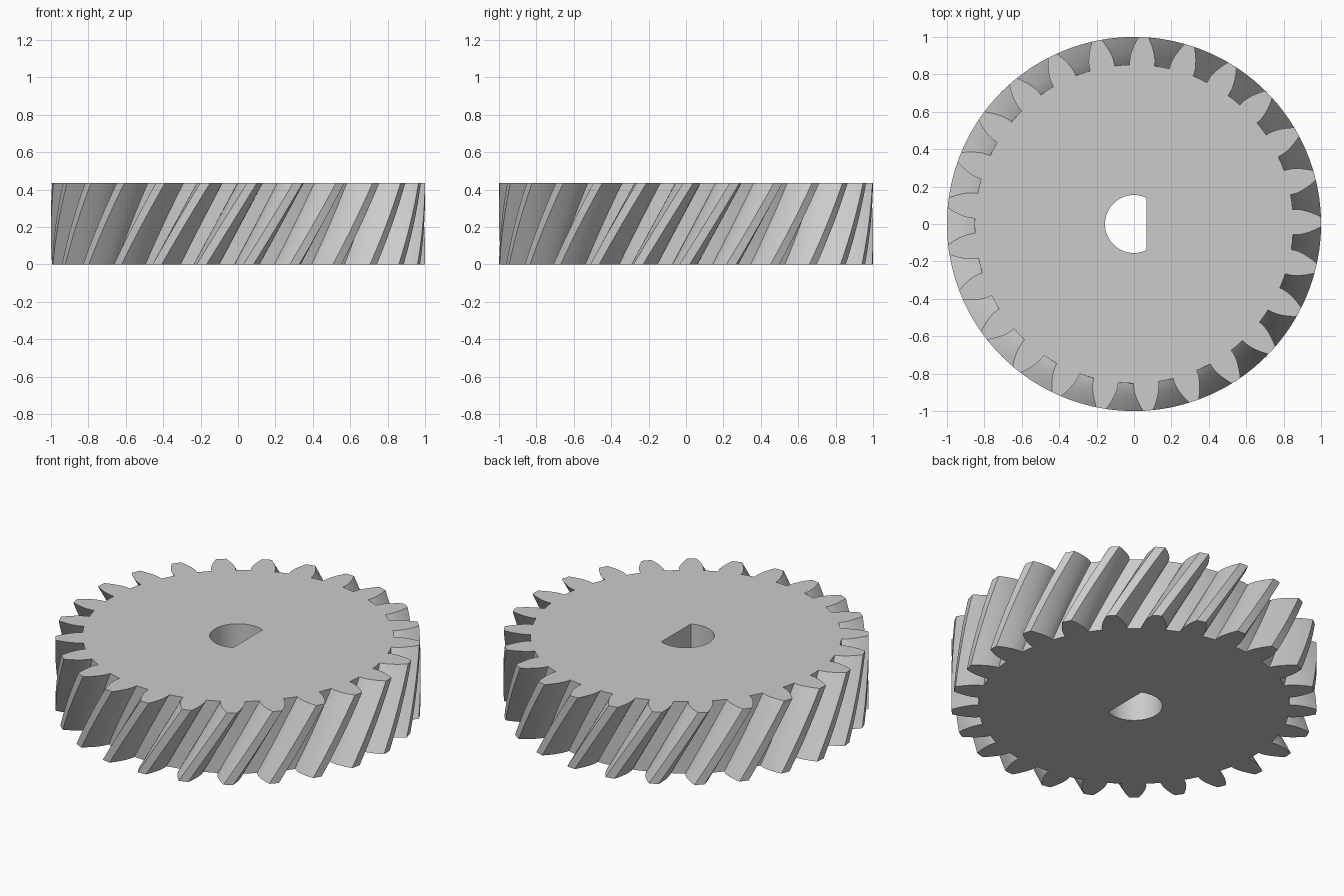
import bpy
import bmesh
import math

if "Cube" in bpy.data.objects:
    bpy.data.objects.remove(bpy.data.objects["Cube"])

TEETH = 25
HEIGHT = 0.435
MODULE = 2 / (TEETH + 2)
R_PITCH = MODULE * TEETH / 2
R_BASE = R_PITCH * math.cos(math.radians(20))
R_ROOT = R_PITCH - MODULE
TWIST = math.radians(15.5)
PHASE = math.radians(0.7)
LAYERS = 16
HOLE_R, HOLE_FLAT = 0.155, 0.066


def involute(radius):
    a = math.acos(min(1.0, R_BASE / radius))
    return math.tan(a) - a


def half_angle(radius):
    """Half the angular thickness of a tooth at a radius."""
    return math.pi / (2 * TEETH) + involute(R_PITCH) - involute(max(radius, R_BASE))


def polar(radius, angle):
    return radius * math.cos(angle), radius * math.sin(angle)


def gear_profile():
    radii = [R_ROOT] + [R_BASE + (1 - R_BASE) * i / 6 for i in range(7)]
    flank = [(r, half_angle(r)) for r in radii]
    tooth = [(r, -a) for r, a in flank] + [(1, 0)] + flank[::-1]
    tooth.append((R_ROOT, math.pi / TEETH))
    return [polar(r, a + PHASE + t * math.tau / TEETH)
            for t in range(TEETH) for r, a in tooth]


def bore_profile():
    """Round bore with one flat on its +x side."""
    start = math.acos(HOLE_FLAT / HOLE_R)
    n = 48
    return [polar(HOLE_R, start + (math.tau - 2 * start) * i / n) for i in range(n + 1)]


def sweep(bm, profile, layers, twist, inward=False):
    """Stack copies of a closed profile up the height, turning as they rise."""
    rings = []
    for k in range(layers + 1):
        t = k / layers
        c, s = math.cos(twist * (t - 1)), math.sin(twist * (t - 1))
        rings.append([bm.verts.new((x * c - y * s, x * s + y * c, HEIGHT * t))
                      for x, y in profile])
    n = len(profile)
    for low, high in zip(rings, rings[1:]):
        for i in range(n):
            j = (i + 1) % n
            quad = [low[i], low[j], high[j], high[i]]
            bm.faces.new(quad[::-1] if inward else quad)
    return rings[0], rings[-1]


def loop_edges(bm, ring):
    return [bm.edges.get((ring[i - 1], ring[i])) for i in range(len(ring))]


# Toothed rim and bore walls
bm = bmesh.new()
rim = sweep(bm, gear_profile(), LAYERS, TWIST)
bore = sweep(bm, bore_profile(), 1, 0, inward=True)

# Flat end faces around the bore
for outer, inner, up in zip(rim, bore, (-1, 1)):
    edges = loop_edges(bm, outer) + loop_edges(bm, inner)
    cap = bmesh.ops.triangle_fill(bm, edges=edges, use_beauty=True, normal=(0, 0, up))
    for face in cap["geom"]:
        if isinstance(face, bmesh.types.BMFace):
            face.normal_update()
            if face.normal.z * up < 0:
                face.normal_flip()

mesh = bpy.data.meshes.new("helical_gear")
bm.to_mesh(mesh)
bm.free()
gear = bpy.data.objects.new("helical_gear", mesh)
bpy.context.collection.objects.link(gear)

# Plain grey material
grey = bpy.data.materials.new("light_grey")
grey.use_nodes = True
colour = (0.6, 0.6, 0.6, 1)
grey.diffuse_color = colour
grey.node_tree.nodes["Principled BSDF"].inputs["Base Color"].default_value = colour
mesh.materials.append(grey)

# Smooth flanks with sharp tooth edges
bpy.ops.object.select_all(action="DESELECT")
gear.select_set(True)
bpy.context.view_layer.objects.active = gear
bpy.ops.object.shade_smooth_by_angle(angle=math.radians(25))
